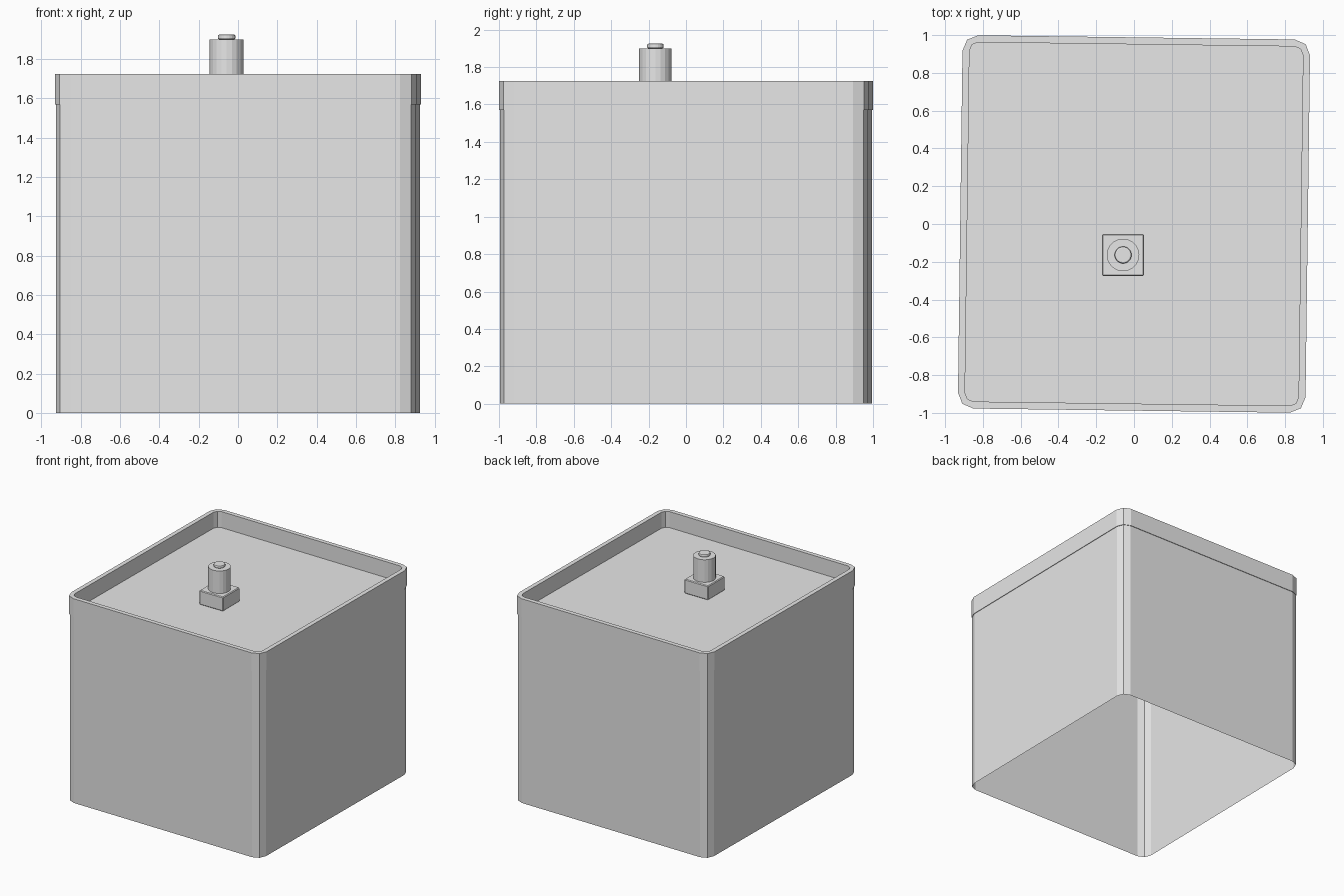
import bpy, bmesh, math
from mathutils import Matrix

if "Cube" in bpy.data.objects:
    bpy.data.objects.remove(bpy.data.objects["Cube"], do_unlink=True)

grey = bpy.data.materials.new("light grey")
grey.use_nodes = True
grey.diffuse_color = (0.8, 0.8, 0.8, 1)
grey.node_tree.nodes["Principled BSDF"].inputs["Base Color"].default_value = (0.8, 0.8, 0.8, 1)

TWIST = math.radians(-0.75)
HALF_X, HALF_Y, RADIUS = 0.92, 0.988, 0.082
RIM_LOW, RIM_TOP, PANEL = 1.57, 1.725, 1.59


def rounded_loop(bm, inset, z, segments=2):
    """Ring of vertices round a rectangle with rounded corners."""
    hx, hy, r = HALF_X - inset, HALF_Y - inset, RADIUS - inset
    ring = []
    for corner, (sx, sy) in enumerate([(1, 1), (-1, 1), (-1, -1), (1, -1)]):
        for i in range(segments + 1):
            a = (corner + i / segments) * math.pi / 2
            ring.append(bm.verts.new((sx * (hx - r) + r * math.cos(a),
                                      sy * (hy - r) + r * math.sin(a), z)))
    return ring


def bridge(bm, low, high):
    n = len(low)
    for i in range(n):
        j = (i + 1) % n
        bm.faces.new((low[i], low[j], high[j], high[i]))


def finish(name, bm, matrix=Matrix()):
    bm.transform(matrix)
    mesh = bpy.data.meshes.new(name)
    bm.to_mesh(mesh)
    bm.free()
    mesh.materials.append(grey)
    obj = bpy.data.objects.new(name, mesh)
    bpy.context.collection.objects.link(obj)
    return obj


def bevel(obj, width, segments):
    mod = obj.modifiers.new("bevel", "BEVEL")
    mod.width, mod.segments = width, segments
    mod.limit_method = "ANGLE"
    mod.angle_limit = math.radians(50)


twist = Matrix.Rotation(TWIST, 4, "Z")

# Thin-walled body, open underneath
bm = bmesh.new()
bridge(bm, rounded_loop(bm, 0.005, 0), rounded_loop(bm, 0.005, RIM_LOW))
finish("body_walls", bm, twist)

# Tray lid: outer wall, flat lip, inner wall, recessed panel and underside
bm = bmesh.new()
rings = [rounded_loop(bm, inset, z) for inset, z in
         [(0, RIM_LOW), (0, RIM_TOP), (0.037, RIM_TOP), (0.037, PANEL)]]
for low, high in zip(rings, rings[1:]):
    bridge(bm, low, high)
bm.faces.new(rings[-1])
bm.faces.new(rings[0][::-1])
finish("lid", bm, twist)

# Knob: square base, round post and small button
KNOB_X, KNOB_Y = -0.058, -0.164


def at(z):
    return Matrix.Translation((KNOB_X, KNOB_Y, z))


def round_part(name, radius, low, high, sides):
    bm = bmesh.new()
    bmesh.ops.create_cone(bm, cap_ends=True, segments=sides, radius1=radius,
                          radius2=radius, depth=high - low)
    return finish(name, bm, at((low + high) / 2))


bm = bmesh.new()
bmesh.ops.create_cube(bm, size=1)
base_height = 0.12
base = finish("knob_base", bm, at(PANEL + base_height / 2)
              @ Matrix.Diagonal((0.222, 0.222, base_height, 1)))
bevel(base, 0.006, 1)

round_part("knob_post", 0.086, PANEL + base_height, 1.90, 20)
button = round_part("knob_button", 0.045, 1.90, 1.925, 20)
bevel(button, 0.008, 2)
